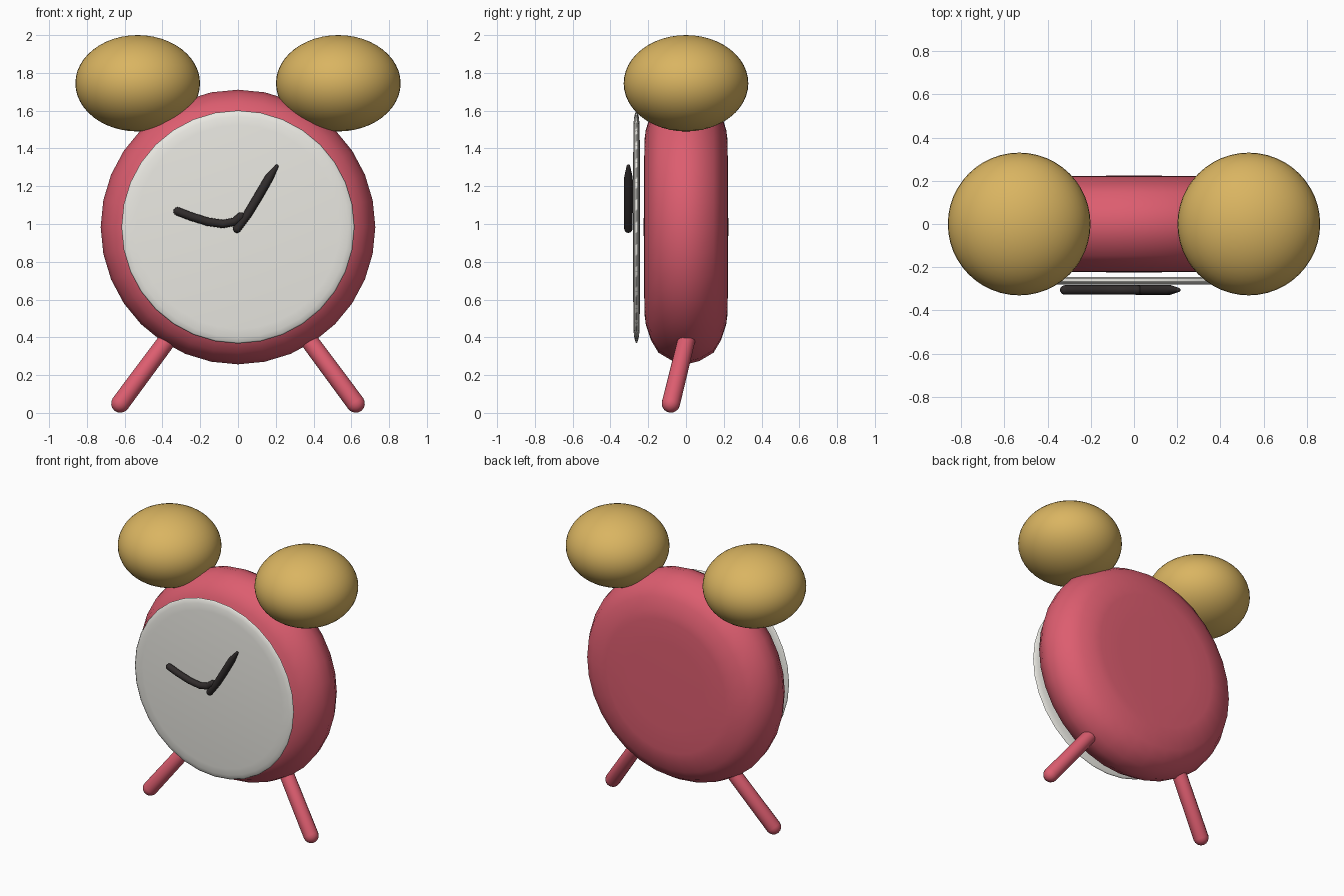
import bpy, bmesh, math
from mathutils import Vector, Matrix

if "Cube" in bpy.data.objects:
    bpy.data.objects.remove(bpy.data.objects["Cube"])


def material(name, rgb):
    m = bpy.data.materials.new(name)
    m.diffuse_color = (*rgb, 1)
    m.use_nodes = True
    m.node_tree.nodes["Principled BSDF"].inputs["Base Color"].default_value = m.diffuse_color
    return m


RED = material("red", (0.72, 0.11, 0.16))
GOLD = material("gold", (0.70, 0.46, 0.12))
WHITE = material("white", (0.82, 0.81, 0.76))
BLACK = material("black", (0.03, 0.025, 0.025))


def finish(bm, name, mat):
    bmesh.ops.recalc_face_normals(bm, faces=bm.faces)
    for f in bm.faces:
        f.smooth = True
    mesh = bpy.data.meshes.new(name)
    bm.to_mesh(mesh)
    bm.free()
    mesh.materials.append(mat)
    ob = bpy.data.objects.new(name, mesh)
    bpy.context.collection.objects.link(ob)
    return ob


def disc(name, half, y, z, mat, sides=32):
    """Lathe a (radius, depth) half profile, mirrored front to back, about a y axis."""
    prof = half + [(r, -d) for r, d in reversed(half[:-1])]
    bm = bmesh.new()
    vs = [bm.verts.new((r, y + d, z)) for r, d in prof]
    es = [bm.edges.new(p) for p in zip(vs, vs[1:])]
    bmesh.ops.spin(bm, geom=vs + es, cent=(0, y, z), axis=(0, 1, 0),
                   angle=math.tau, steps=sides)
    bmesh.ops.remove_doubles(bm, verts=bm.verts, dist=1e-4)
    return finish(bm, name, mat)


def ball(name, centre, radii, mat):
    bm = bmesh.new()
    bmesh.ops.create_uvsphere(bm, u_segments=48, v_segments=24, radius=1,
                              matrix=Matrix.Translation(centre) @ Matrix.Diagonal((*radii, 1)))
    return finish(bm, name, mat)


def rod(name, points, radii, mat, sides=16):
    """Tube along a path with a radius per point and domed ends."""
    pts = [Vector(p) for p in points]
    n = len(pts)
    tans = [(pts[min(i + 1, n - 1)] - pts[max(i - 1, 0)]).normalized() for i in range(n)]
    sections = list(zip(pts, tans, radii))
    dome = [math.radians(a) for a in (85, 65, 45, 22)]

    def cap(i, s):
        return [(pts[i] + tans[i] * s * radii[i] * math.sin(a), tans[i],
                 radii[i] * math.cos(a)) for a in dome]

    sections = cap(0, -1) + sections + cap(-1, 1)[::-1]
    bm = bmesh.new()
    rings = []
    for p, t, r in sections:
        u = t.cross(Vector((0, 1, 0))).normalized()
        v = t.cross(u)
        rings.append([bm.verts.new(p + r * (u * math.cos(k * math.tau / sides)
                                            + v * math.sin(k * math.tau / sides)))
                      for k in range(sides)])
    for a, b in zip(rings, rings[1:]):
        for k in range(sides):
            j = (k + 1) % sides
            bm.faces.new((a[k], a[j], b[j], b[k]))
    bm.faces.new(rings[0])
    bm.faces.new(rings[-1])
    return finish(bm, name, mat)


# Case and floating dial
disc("clock_case", [(0, 0.224), (0.3, 0.222), (0.46, 0.22), (0.515, 0.213),
                    (0.6, 0.185), (0.665, 0.146), (0.71, 0.07), (0.727, 0)], 0, 0.984, RED)
disc("dial", [(0, 0.018), (0.54, 0.017), (0.585, 0.012), (0.61, 0.005), (0.617, 0)],
     -0.262, 0.984, WHITE)

# Bells and splayed legs, one on each side
for side, s in (("left", -1), ("right", 1)):
    ball(f"{side}_bell", (s * 0.531, 0, 1.745), (0.33, 0.33, 0.255), GOLD)
    rod(f"{side}_leg", [(s * 0.375, 0.002, 0.385), (s * 0.623, -0.08, 0.05)],
        [0.047, 0.049], RED)

# Hands: a curved hour hand and a tapering minute hand
Y = -0.305
rod("hour_hand", [(-0.32, Y, 1.067), (-0.25, Y, 1.04), (-0.16, Y, 1.012),
                  (-0.08, Y, 1.0), (-0.02, Y, 1.012), (0.015, Y, 1.04)],
    [0.022] * 6, BLACK)
rod("minute_hand", [(-0.005, Y, 0.975), (0.05, Y, 1.05), (0.11, Y, 1.15),
                    (0.165, Y, 1.245), (0.205, Y, 1.305)],
    [0.022, 0.023, 0.024, 0.023, 0.010], BLACK)
